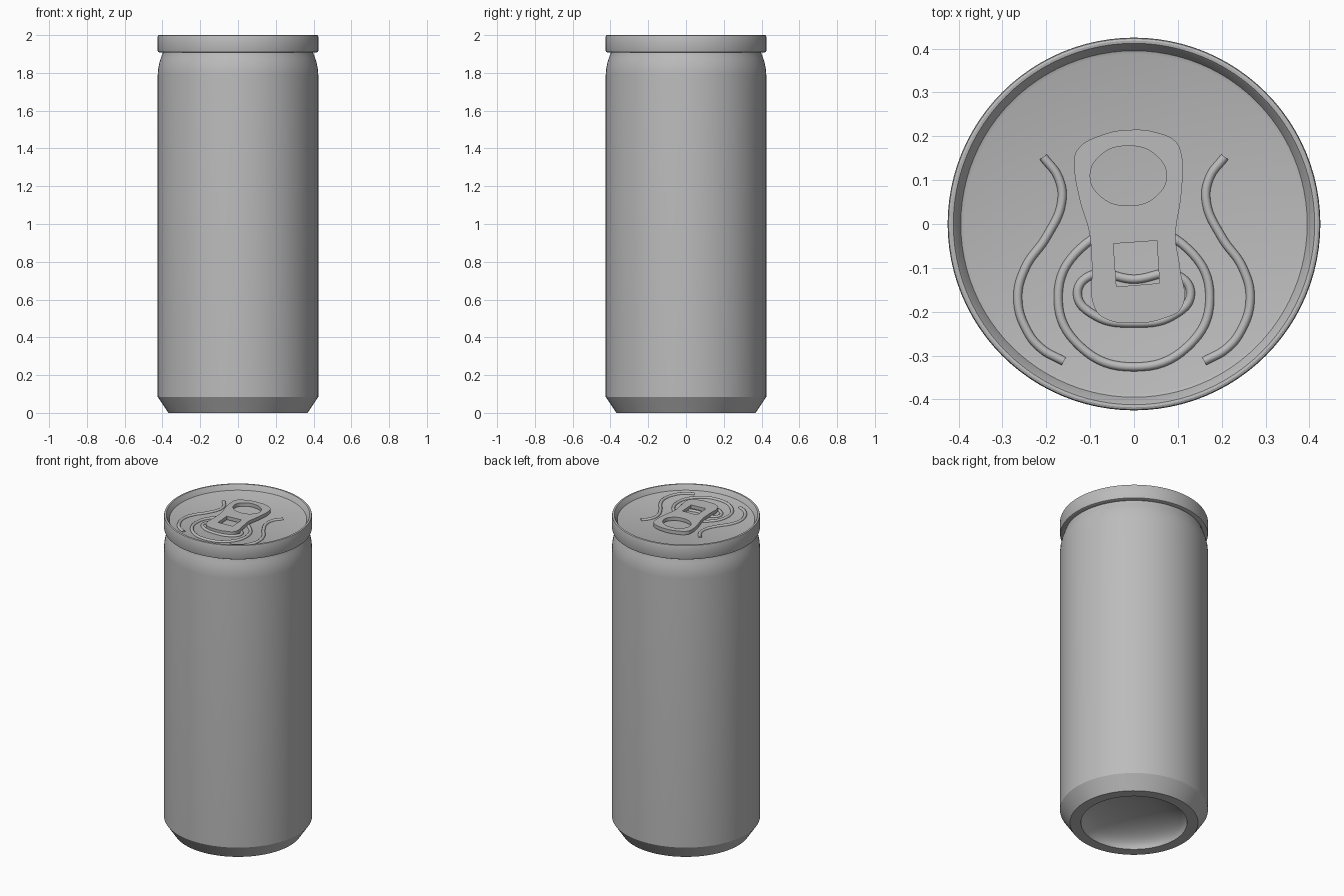
import bpy, bmesh, math

cube = bpy.data.objects.get("Cube")
if cube:
    bpy.data.objects.remove(cube, do_unlink=True)

# One bare metal colour
metal = bpy.data.materials.new("bare_aluminium")
metal.use_nodes = True
GREY = (0.5, 0.5, 0.5, 1)
metal.diffuse_color = GREY
metal.node_tree.nodes["Principled BSDF"].inputs["Base Color"].default_value = GREY

PANEL = 1.965


def finish(obj, angle=30):
    """Assign the metal and smooth everything but the hard edges."""
    obj.data.materials.clear()
    obj.data.materials.append(metal)
    bpy.ops.object.select_all(action='DESELECT')
    obj.select_set(True)
    bpy.context.view_layer.objects.active = obj
    bpy.ops.object.shade_smooth_by_angle(angle=math.radians(angle))


def lathe(name, profile, steps=96):
    """Spin an (r, z) profile around the z axis."""
    bm = bmesh.new()
    verts = [bm.verts.new((r, 0, z)) for r, z in profile]
    edges = [bm.edges.new(pair) for pair in zip(verts, verts[1:])]
    bmesh.ops.spin(bm, geom=verts + edges, cent=(0, 0, 0), axis=(0, 0, 1),
                   angle=math.tau, steps=steps)
    bmesh.ops.remove_doubles(bm, verts=bm.verts, dist=1e-5)
    bmesh.ops.recalc_face_normals(bm, faces=bm.faces)
    mesh = bpy.data.meshes.new(name)
    bm.to_mesh(mesh)
    bm.free()
    obj = bpy.data.objects.new(name, mesh)
    bpy.context.collection.objects.link(obj)
    finish(obj)


def add_spline(curve, points, closed=True, handle='AUTO'):
    spline = curve.splines.new('BEZIER')
    spline.bezier_points.add(len(points) - 1)
    for bp, (x, y) in zip(spline.bezier_points, points):
        bp.co = (x, y, 0)
        bp.handle_left_type = bp.handle_right_type = handle
    spline.use_cyclic_u = closed
    spline.resolution_u = 8


def curve_to_mesh(name, curve, z):
    obj = bpy.data.objects.new(name, curve)
    obj.location.z = z
    bpy.context.collection.objects.link(obj)
    bpy.ops.object.select_all(action='DESELECT')
    obj.select_set(True)
    bpy.context.view_layer.objects.active = obj
    bpy.ops.object.convert(target='MESH')
    finish(bpy.context.view_layer.objects.active, 40)


def rib(name, points, closed=True, radius=0.01):
    """Rounded bead half sunk in the lid panel."""
    curve = bpy.data.curves.new(name, 'CURVE')
    curve.dimensions = '3D'
    curve.bevel_depth = radius
    curve.bevel_resolution = 3
    curve.use_fill_caps = True
    add_spline(curve, points, closed)
    curve_to_mesh(name, curve, PANEL)


def ellipse(cx, cy, rx, ry, n=8):
    return [(cx + rx * math.cos(math.tau * i / n), cy + ry * math.sin(math.tau * i / n))
            for i in range(n)]


# Can body: domed underside, standing ring, chamfer, wall and shoulder
dome = [(0.305 * math.sin(a), 0.11 * math.cos(a))
        for a in (math.pi / 2 * i / 10 for i in range(11))]
lathe("can_body", dome + [
    (0.368, 0), (0.425, 0.085), (0.425, 1.79), (0.423, 1.82), (0.417, 1.85),
    (0.408, 1.88), (0.398, 1.905), (0.396, 1.92)])

# Lid: rolled rim, sloping inner wall and flat panel
lathe("lid", [
    (0.396, 1.908), (0.417, 1.908), (0.423, 1.911), (0.425, 1.917), (0.425, 1.993),
    (0.423, 1.998), (0.418, 2.0), (0.412, 1.999), (0.408, 1.994), (0.395, 1.968),
    (0.387, PANEL), (0, PANEL)])

# Beads pressed into the panel
rib("opening_bead", ellipse(0, -0.168, 0.173, 0.158))
rib("rivet_bead", [(-0.129, -0.16), (-0.1, -0.118), (0, -0.126), (0.1, -0.118),
                   (0.129, -0.16), (0.09, -0.208), (0, -0.226), (-0.09, -0.208)])
side = [(0.207, 0.153), (0.172, 0.105), (0.165, 0.05), (0.2, -0.03), (0.248, -0.1),
        (0.265, -0.17), (0.243, -0.245), (0.21, -0.285), (0.16, -0.313)]
for label, sign in (("left", 1), ("right", -1)):
    rib("side_bead_" + label, [(sign * x, y) for x, y in side], closed=False)

# Pull tab: waisted plate with a finger hole and a square hole
tab = bpy.data.curves.new("pull_tab", 'CURVE')
tab.dimensions = '2D'
tab.fill_mode = 'BOTH'
tab.extrude = 0.011
add_spline(tab, [(0, 0.215), (-0.07, 0.204), (-0.13, 0.168), (-0.136, 0.14),
                 (-0.125, 0.06), (-0.102, -0.02), (-0.096, -0.09), (-0.088, -0.195),
                 (-0.065, -0.216), (0, -0.226), (0.065, -0.216), (0.109, -0.19),
                 (0.105, -0.1), (0.095, -0.03), (0.108, 0.07), (0.108, 0.16),
                 (0.095, 0.188), (0.05, 0.209)])
add_spline(tab, ellipse(-0.013, 0.11, 0.087, 0.068))
add_spline(tab, [(-0.047, -0.045), (0.052, -0.038), (0.058, -0.135), (-0.04, -0.143)],
           handle='VECTOR')
curve_to_mesh("pull_tab", tab, 1.981)
